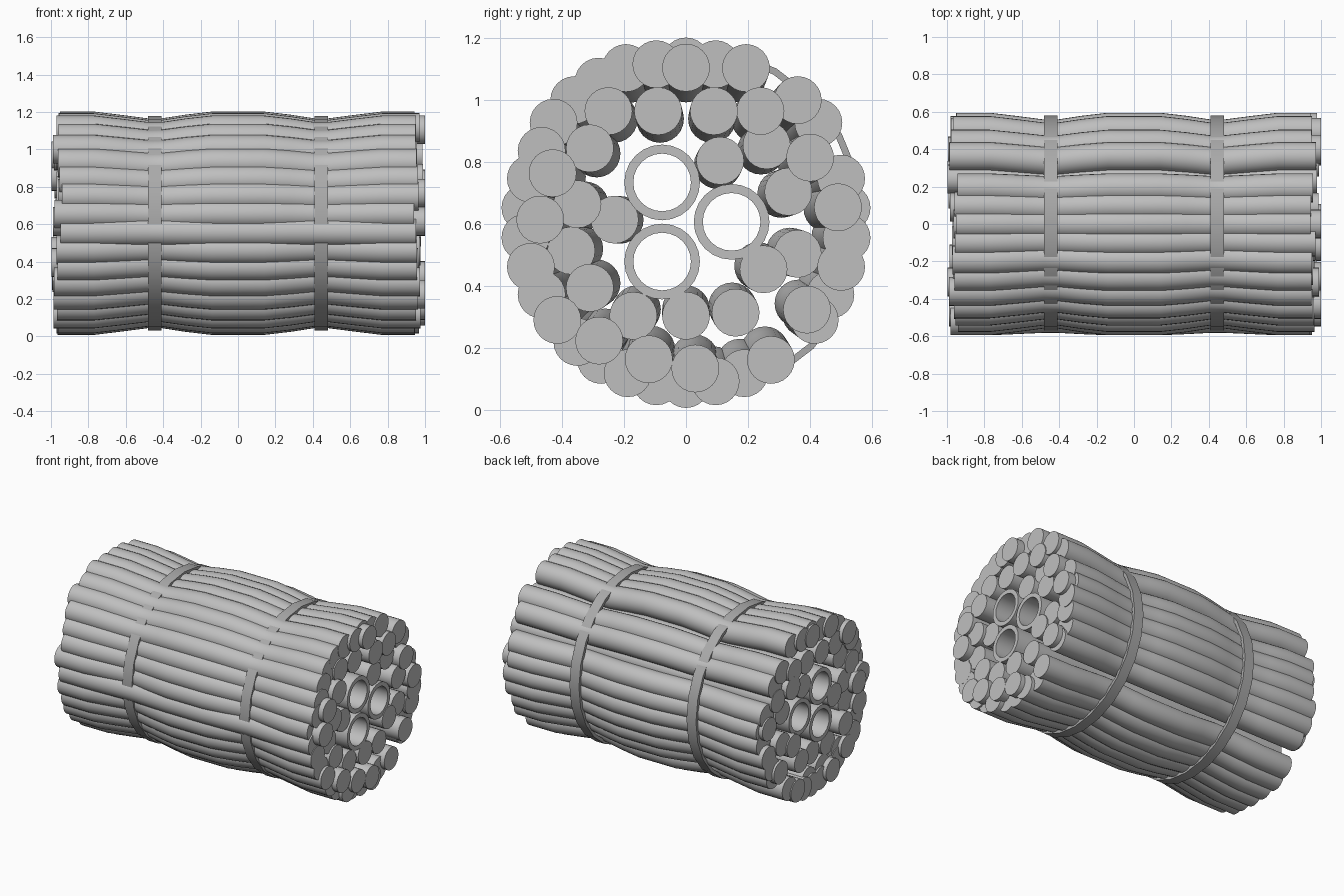
import bpy, bmesh, math, random

cube = bpy.data.objects.get("Cube")
if cube:
    bpy.data.objects.remove(cube)
random.seed(4)

MID_Z = 0.605
ROD_R = 0.077
STRAP_X = 0.445
SIDES = 24


def material(name, value):
    mat = bpy.data.materials.new(name)
    mat.use_nodes = True
    colour = (value, value, value, 1)
    mat.diffuse_color = colour
    mat.node_tree.nodes["Principled BSDF"].inputs["Base Color"].default_value = colour
    return mat


rod_grey = material("light grey", 0.52)
strap_grey = material("strap grey", 0.4)


def finish(name, bm, mat):
    bmesh.ops.recalc_face_normals(bm, faces=bm.faces)
    mesh = bpy.data.meshes.new(name)
    bm.to_mesh(mesh)
    bm.free()
    mesh.materials.append(mat)
    for face in mesh.polygons:
        face.use_smooth = True
    mesh.set_sharp_from_angle(angle=math.radians(35))
    obj = bpy.data.objects.new(name, mesh)
    bpy.context.collection.objects.link(obj)


def ring(bm, x, y, z, radius):
    angles = [math.tau * i / SIDES for i in range(SIDES)]
    return [bm.verts.new((x, y + radius * math.cos(a), z + radius * math.sin(a))) for a in angles]


def bridge(bm, a, b):
    for i in range(SIDES):
        j = (i + 1) % SIDES
        bm.faces.new((a[i], a[j], b[j], b[i]))


def rod(name, y, z, pinch, left, right):
    """Round rod squeezed towards the middle of the bundle under each strap."""
    half = [(0.14, 1), (0.28, 1 - pinch * 0.45), (0.41, 1 - pinch),
            (0.48, 1 - pinch), (0.62, 1 - pinch * 0.5), (0.77, 1)]
    stations = [(-left, 1)] + [(-x, s) for x, s in reversed(half)] + half + [(right, 1)]
    bm = bmesh.new()
    rings = [ring(bm, x, y * s, MID_Z + z * s, ROD_R) for x, s in stations]
    for a, b in zip(rings, rings[1:]):
        bridge(bm, a, b)
    bm.faces.new(rings[0])
    bm.faces.new(rings[-1])
    finish(name, bm, rod_grey)


def hollow(name, x0, x1, y, z, outer, inner, mat):
    """Open tube along x with a wall thickness."""
    bm = bmesh.new()
    loops = [ring(bm, x, y, z, r) for x, r in
             ((x0, outer), (x1, outer), (x1, inner), (x0, inner))]
    for i in range(4):
        bridge(bm, loops[i], loops[(i + 1) % 4])
    finish(name, bm, mat)


# Outer ring of rods, with a few empty slots
SLOTS = 34
for i in range(SLOTS):
    if i in (3, 6, 13):
        continue
    angle = math.pi / 2 - math.tau * i / SLOTS
    radius = 0.52 + (0.015 if i in (2, 4, 5, 29, 30, 31, 32) else 0)
    pinch = 0.025 if i == 25 else 0.07
    rod("outer_rod", radius * math.cos(angle), radius * math.sin(angle), pinch,
        random.uniform(0.94, 0.99), random.uniform(0.94, 0.98))

# Rods tucked just under the outer ring, in hundredths from the middle
tucked = [(0, 50), (49, 5), (39, -28), (3, -47), (-12, -44), (-28, -38), (-47, 1),
          (40, 21), (-43, 16)]
for y, z in tucked:
    rod("tucked_rod", y / 100, z / 100, 0.07, random.uniform(0.95, 1), 1)

# Inner rods around the tubes
inner = [(-25, 36), (-9, 36), (9, 36), (24, 36), (26, 25), (33, 10), (36, -10), (25, -15),
         (16, -29), (0, -30), (-17, -30), (-31, -21), (-37, -9), (-35, 6), (-23, 1),
         (-31, 24), (11, 20)]
for y, z in inner:
    rod("inner_rod", y / 100, z / 100, 0.07,
        random.uniform(0.95, 1), random.uniform(0.95, 0.99))

# Three hollow tubes in the middle
for y, z in ((-0.077, 0.735), (0.147, 0.608), (-0.077, 0.48)):
    hollow("centre_tube", -0.97, 0.97, y, z, 0.122, 0.093, rod_grey)

# Two flat straps
for side in (-1, 1):
    x = side * STRAP_X
    hollow("strap", x - 0.036, x + 0.036, 0.005, MID_Z, 0.574, 0.552, strap_grey)
